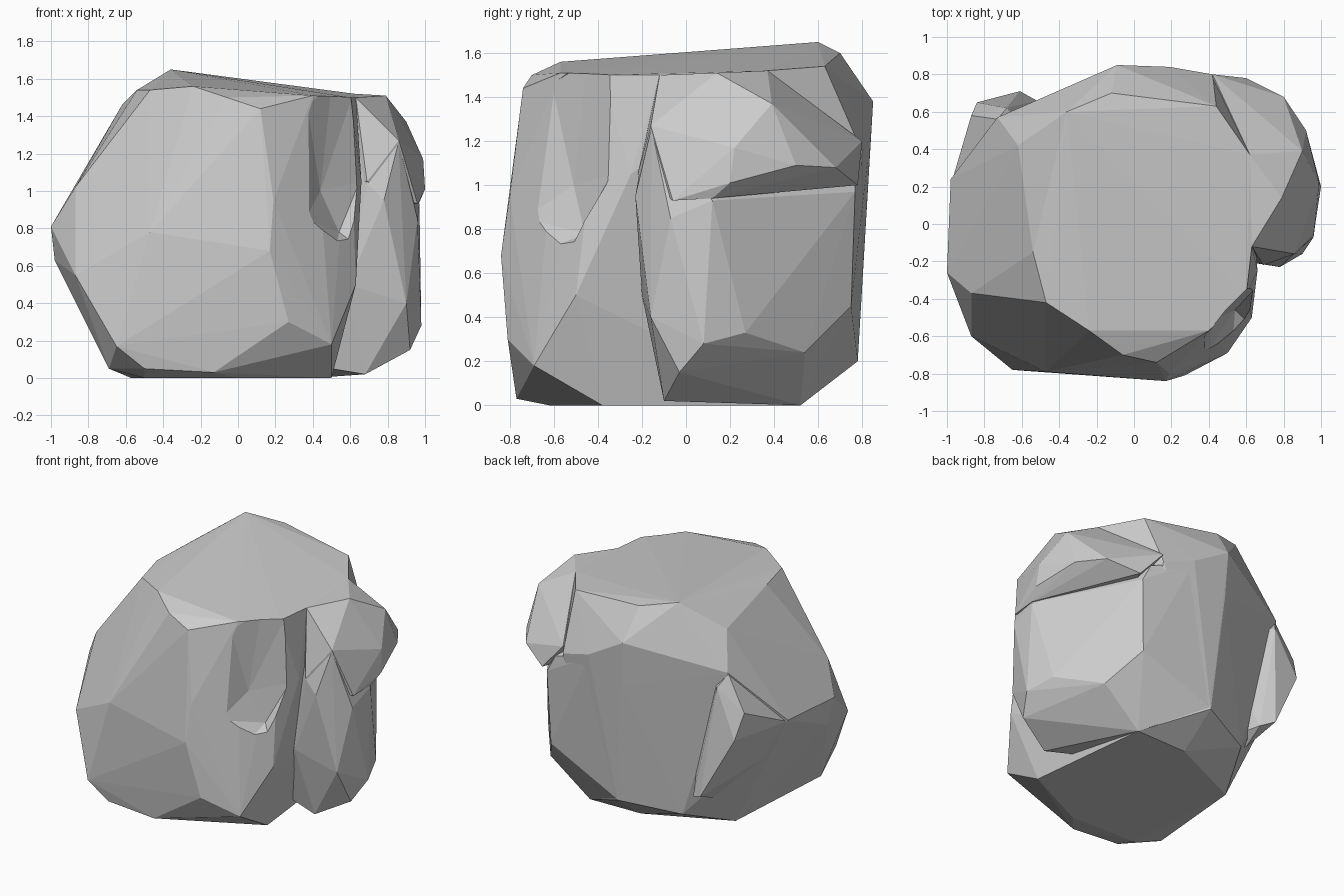
import bpy, bmesh


def chunk(name, pts):
    """Faceted convex stone chunk from a few corner points."""
    bm = bmesh.new()
    for p in pts:
        bm.verts.new(p)
    res = bmesh.ops.convex_hull(bm, input=bm.verts[:])
    junk = {v for v in res["geom_interior"] + res["geom_unused"]
            if isinstance(v, bmesh.types.BMVert) and v.is_valid}
    junk |= {v for v in bm.verts if not v.link_faces}
    bmesh.ops.delete(bm, geom=list(junk), context='VERTS')
    bmesh.ops.recalc_face_normals(bm, faces=bm.faces[:])
    me = bpy.data.meshes.new(name)
    bm.to_mesh(me)
    bm.free()
    ob = bpy.data.objects.new(name, me)
    bpy.context.scene.collection.objects.link(ob)
    return ob


def combine(target, other, op):
    """Apply a boolean and remove the helper."""
    mod = target.modifiers.new(op.lower(), 'BOOLEAN')
    mod.operation = op
    mod.solver = 'EXACT'
    mod.object = other
    bpy.context.view_layer.objects.active = target
    bpy.ops.object.modifier_apply(modifier=mod.name)
    bpy.data.objects.remove(other)


# Main boulder mass
rock = chunk("boulder", [
    # sloping top
    (-.36, .6, 1.65), (-.12, .7, 1.6), (.44, .63, 1.54), (.62, .37, 1.52),
    (.63, -.12, 1.5), (.6, -.38, 1.5), (.4, -.57, 1.51), (.12, -.74, 1.44),
    (-.06, -.7, 1.5), (-.24, -.57, 1.56), (-.47, -.42, 1.54), (-.54, -.15, 1.54),
    # left ridge
    (-.62, .42, 1.46), (-.73, .57, 1.23), (-.87, -.37, 1.02), (-1, -.26, .81),
    (-.98, .24, .83), (-.98, -.2, .63), (-.87, -.6, .55),
    # front face
    (-.47, -.79, .78), (.17, -.84, .68), (.19, -.8, .95), (.27, -.81, .3),
    (-.65, -.78, .17), (-.13, -.77, .03), (-.5, -.76, .05), (.5, -.69, .18),
    (.63, -.5, .5), (.66, -.25, 1.05),
    # back face
    (-.09, .85, 1.38), (.19, .84, 1.22), (.42, .8, 1.15), (-.08, .83, 1.06),
    (0, .78, .2), (-.24, .71, .55), (-.4, .61, .14),
    # underside
    (-.69, -.55, .05), (-.5, -.6, 0), (0, -.62, 0),
    (.5, -.38, 0), (.4, .52, 0), (0, .51, 0), (-.57, .25, 0),
])

# Broken hollow at the front right
combine(rock, chunk("hollow_cutter", [
    (.37, -.61, 1.46), (.36, -.73, .85), (.54, -.46, .78), (.65, -.34, 1.05),
    (.61, -.34, 1.5), (.44, -.51, 1.0), (.5, -.45, 1.56), (.85, -.6, 1.56),
    (.85, -.75, .55), (.5, -1, .55), (.5, -1, 1.5),
]), 'DIFFERENCE')

# Fin standing proud on the back left corner
fin = chunk("corner_fin", [
    (-.73, .56, 1.22), (-.68, .62, 1.13), (-.87, .58, .98), (-.84, .65, .8),
    (-.61, .71, .36), (-.97, .24, .82), (-.52, .66, .32), (-.55, .48, .25),
    (-.4, .3, .3), (-.4, .3, 1.1), (-.97, -.1, .66),
])

# Right lobe: receding lower wall and an overhanging cap
wall = chunk("side_wall", [
    (.6, -.1, 1.4), (.7, .1, 1.3), (.858, -.157, 1.26), (.69, -.215, 1.04),
    (.78, -.23, .95), (.96, -.07, .85), (.97, .12, .93), (.98, .08, .28),
    (.9, -.16, .4), (.92, -.03, .15), (.91, .27, .33), (.7, .54, .24),
    (.57, .768, .97), (.55, .75, .45), (.5, .77, 1.1), (.68, -.1, .02),
    (.4, .52, 0), (.59, -.2, .5), (.2, 0, .1), (.1, .3, 1.4),
    (.01, .779, .21), (-.05, .825, 1.0), (.19, .835, 1.2),
])
cap = chunk("side_cap", [
    (.63, -.12, 1.5), (.79, .14, 1.51), (.62, .37, 1.52), (.9, .39, 1.37),
    (.86, -.16, 1.27), (.97, .12, .94), (.99, .22, 1.17), (1, .2, 1.01),
    (.92, .5, 1.09), (.8, .68, 1.08), (.6, .78, 1.0), (.42, .8, 1.2),
    (.73, .5, 1.03), (.4, .3, 1), (.5, 0, 1.1), (.69, -.22, 1.05),
    (.96, -.06, .93),
])

for part in (fin, wall, cap):
    combine(rock, part, 'UNION')
for f in rock.data.polygons:
    f.use_smooth = False
